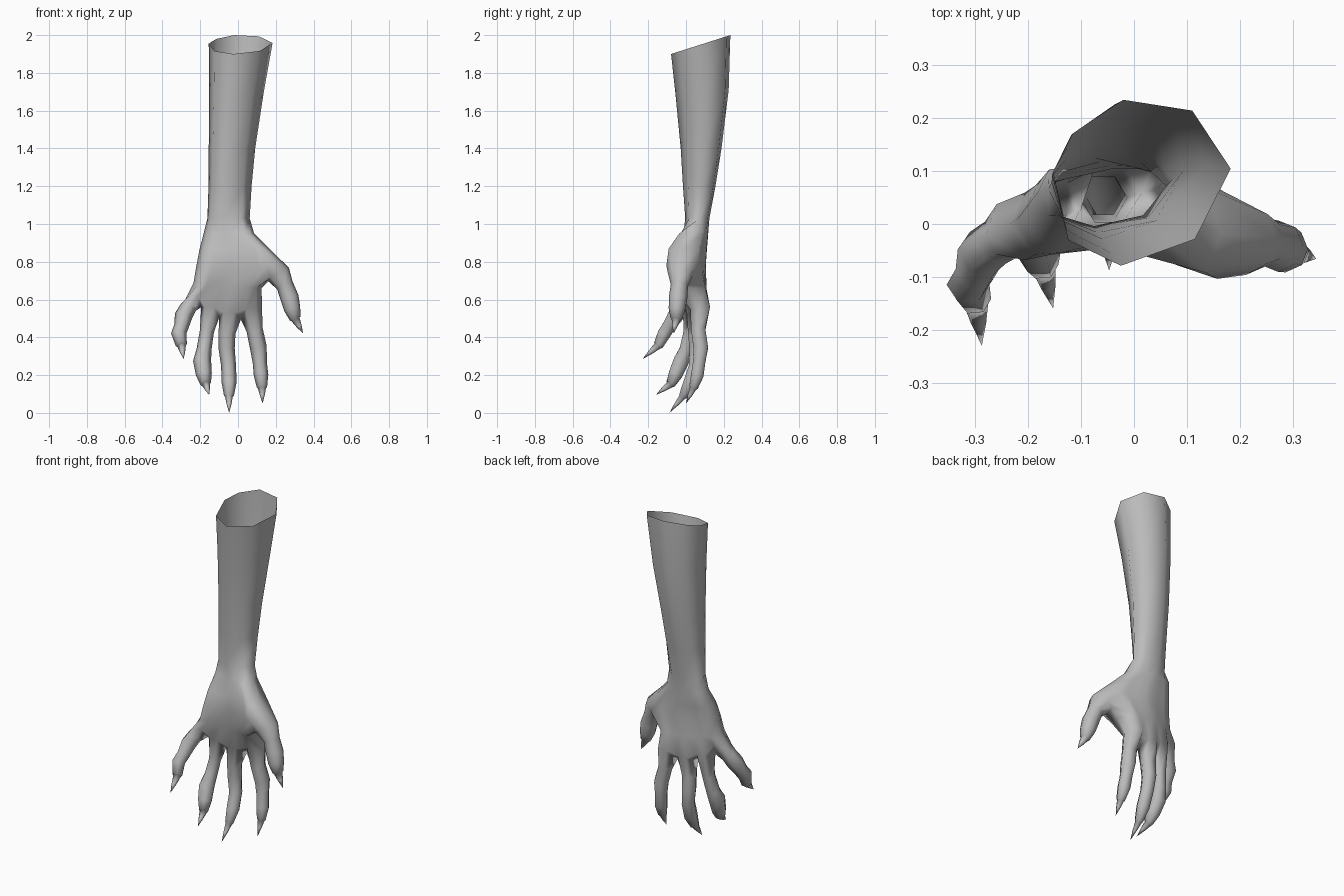
import bpy, bmesh, math
from mathutils import Vector as V

if "Cube" in bpy.data.objects:
    bpy.data.objects.remove(bpy.data.objects["Cube"])

bm = bmesh.new()


def face(*verts):
    """Face from a vertex cycle, dropping repeated neighbours."""
    vs = [v for i, v in enumerate(verts) if v is not verts[i - 1]]
    if len(vs) > 2:
        bm.faces.new(vs)


def add(points):
    return [bm.verts.new(p) for p in points]


def bridge(a, b, skip=()):
    n = len(a)
    for i in range(n):
        if i not in skip:
            face(a[i], a[(i + 1) % n], b[(i + 1) % n], b[i])


def digit(loop, path, tip, phase):
    """Continue an open loop along (x, y, z, radius) rings and end in a claw."""
    n = len(loop)
    tip = V(tip)
    end, r_end = V(path[-1][:3]), path[-1][3]
    # claw: slightly pinched root and a half-way ring
    claw = [(*end.lerp(tip, 0.06), r_end * 0.78), (*end.lerp(tip, 0.5), r_end * 0.48)]
    rings = path + claw
    pts = [V(p[:3]) for p in rings] + [tip]
    for i, p in enumerate(rings):
        prev = pts[i - 1] if i else pts[0]
        d = (pts[i + 1] - prev).normalized()
        e1 = (V((1, 0, 0)) - d * d.x).normalized()
        e2 = d.cross(e1)
        ang = [phase + 2 * math.pi * k / n for k in range(n)]
        new = add(pts[i] + p[3] * 1.04 * (math.cos(t) * e1 + math.sin(t) * e2) for t in ang)
        bridge(loop, new)
        loop = new
    apex = bm.verts.new(tip)
    for i in range(n):
        face(loop[i], loop[(i + 1) % n], apex)


# Forearm: eight-sided sleeve, open and slanted at the top
octagon = [(-1, .1), (-.76, .6), (-.2, 1), (.57, .87), (1, .17), (.6, -.68), (-.23, -1), (-.82, -.69)]
arm_sections = [  # centre x, half width, centre y, half depth, z, slant
    (.014, .169, .078, .157, 1.95, .05),
    (-.008, .145, .085, .141, 1.70, .01),
    (-.032, .123, .080, .108, 1.40, 0),
    (-.042, .114, .070, .086, 1.20, 0),
    (-.050, .112, .060, .064, 1.03, 0)]
arm = [add((cx + hx * u, cy + hy * v, z + s * v) for u, v in octagon)
       for cx, hx, cy, hy, z, s in arm_sections]
for a, b in zip(arm, arm[1:]):
    bridge(a, b)


# Palm: 18-sided sections (left edge, 8 back, right edge, 8 front)
def profile(vals, u):
    return vals[0] + (vals[1] - vals[0]) * u * 2 if u < .5 else vals[1] + (vals[2] - vals[1]) * (u * 2 - 1)


def palm_section(L, R, back, front):
    L, R = V(L), V(R)
    us = [.08 + .12 * k for k in range(8)]

    def at(u, vals):
        p = L.lerp(R, u)
        p.y = profile(vals, u)
        return p
    return add([L] + [at(u, back) for u in us] + [R] + [at(u, front) for u in reversed(us)])


palm = [
    palm_section((-.182, .06, .95), (.085, .03, .95), (.10, .12, .085), (.02, -.01, -.04)),
    palm_section((-.205, .03, .86), (.165, -.02, .87), (.08, .115, .06), (-.03, -.05, -.10)),
    palm_section((-.22, .01, .78), (.19, -.03, .78), (.065, .11, .06), (-.06, -.045, -.115)),
    palm_section((-.235, 0, .69), (.125, .01, .66), (.05, .11, .10), (-.075, -.035, -.07))]

# Wrist: joins the eight-sided arm to the palm
for i in range(18):
    j, k = round(i * 8 / 18) % 8, round((i + 1) * 8 / 18) % 8
    face(arm[-1][j], arm[-1][k], palm[0][(i + 1) % 18], palm[0][i])

# Palm walls, leaving a hole on the +x side for the thumb
for n, (a, b) in enumerate(zip(palm, palm[1:])):
    bridge(a, b, skip=(8, 9) if n else ())

# Knuckle ring
bases = [(-.235, -.01, .61, .05), (-.15, .03, .55, .05), (-.047, .055, .52, .054), (.07, .075, .54, .055)]
back, front = [], []
for x, y, z, r in bases:
    back += [V((x + s * r, y + .95 * r, z + .02)) for s in (-.5, .5)]
    front += [V((x + s * r, y - .95 * r, z + .01)) for s in (-.5, .5)]
knuckles = add([V((-.28, -.02, .60))] + back + [V((.127, .07, .55))] + front[::-1])
bridge(palm[-1], knuckles)

# Webs between the fingers
webs = add([(-.195, 0, .56), (-.10, .03, .505), (.015, .06, .495)])
for f, w in enumerate(webs):
    face(knuckles[2 + 2 * f], knuckles[3 + 2 * f], w)
    face(knuckles[15 - 2 * f], knuckles[16 - 2 * f], w)

# Fingers, little finger to index
fingers = [
    ([(-.262, -.035, .56, .043), (-.288, -.055, .515, .046), (-.299, -.09, .46, .038),
      (-.314, -.115, .42, .039), (-.30, -.145, .36, .029)], (-.288, -.23, .285)),
    ([(-.165, .02, .43, .036), (-.18, .0, .335, .038), (-.19, -.025, .275, .046),
      (-.181, -.055, .205, .041), (-.172, -.08, .155, .028)], (-.153, -.16, .095)),
    ([(-.058, .05, .42, .043), (-.06, .055, .34, .041), (-.05, .05, .25, .038),
      (-.047, .02, .16, .038), (-.048, -.015, .09, .025)], (-.047, -.088, .0)),
    ([(.088, .065, .44, .042), (.108, .078, .345, .043), (.115, .07, .27, .036),
      (.122, .06, .20, .037), (.127, .04, .135, .026)], (.13, .0, .05))]
sides = [knuckles[0]] + webs + [knuckles[9]]
for f, (path, tip) in enumerate(fingers):
    loop = [sides[f], knuckles[1 + 2 * f], knuckles[2 + 2 * f],
            sides[f + 1], knuckles[16 - 2 * f], knuckles[17 - 2 * f]]
    digit(loop, path, tip, math.pi)

# Thumb, grown from the hole in the palm side
b, c, d = palm[1:]
digit([b[8], b[9], b[10], c[10], d[10], d[9], d[8], c[8]],
      [(.212, -.03, .735, .064), (.248, -.035, .675, .044), (.273, -.042, .61, .047),
       (.287, -.048, .55, .042), (.302, -.052, .50, .029)], (.345, -.066, .42), -math.pi / 4)

bmesh.ops.delete(bm, geom=[v for v in bm.verts if not v.link_faces], context='VERTS')
bmesh.ops.recalc_face_normals(bm, faces=bm.faces)
for f in bm.faces:
    f.smooth = True

mesh = bpy.data.meshes.new("clawed_hand")
bm.to_mesh(mesh)
bm.free()
hand = bpy.data.objects.new("clawed_hand", mesh)
bpy.context.collection.objects.link(hand)
skin = bpy.data.materials.new("grey skin")
skin.diffuse_color = (.5, .5, .5, 1)
skin.use_nodes = True
skin.node_tree.nodes["Principled BSDF"].inputs["Base Color"].default_value = skin.diffuse_color
mesh.materials.append(skin)
